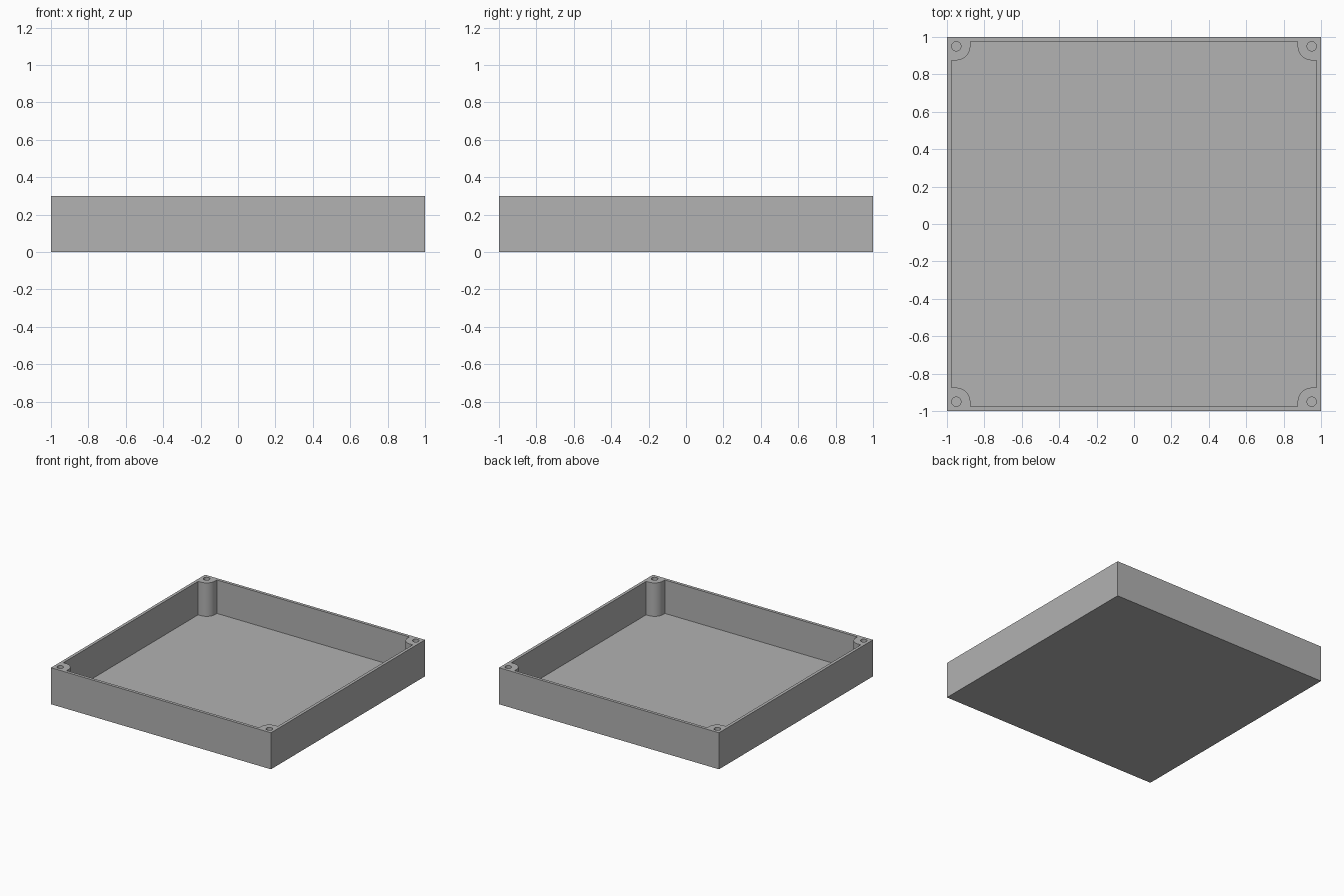
import bpy
import bmesh
import math

HALF, HEIGHT, WALL = 1.0, 0.3, 0.025
POST, POST_R, HOLE_R = 0.95, 0.075, 0.025
ARC_STEPS, HOLE_STEPS = 12, 32

cube = bpy.data.objects.get("Cube")
if cube:
    bpy.data.objects.remove(cube, do_unlink=True)

grey = bpy.data.materials.new("plain grey")
grey.use_nodes = True
colour = (0.445, 0.445, 0.445, 1)
grey.diffuse_color = colour
grey.node_tree.nodes["Principled BSDF"].inputs["Base Color"].default_value = colour


def prism(name, outline, bottom, top):
    """Extrude a flat outline between two heights."""
    bm = bmesh.new()
    base = bm.faces.new([bm.verts.new((x, y, bottom)) for x, y in outline])
    grown = bmesh.ops.extrude_face_region(bm, geom=[base])["geom"]
    moved = [v for v in grown if isinstance(v, bmesh.types.BMVert)]
    bmesh.ops.translate(bm, verts=moved, vec=(0, 0, top - bottom))
    bmesh.ops.recalc_face_normals(bm, faces=bm.faces)
    mesh = bpy.data.meshes.new(name)
    bm.to_mesh(mesh)
    bm.free()
    mesh.materials.append(grey)
    obj = bpy.data.objects.new(name, mesh)
    bpy.context.collection.objects.link(obj)
    return obj


def cut(target, cutter):
    """Subtract a cutter and remove it."""
    cutter.hide_render = True
    mod = target.modifiers.new("cut", "BOOLEAN")
    mod.operation = "DIFFERENCE"
    mod.solver = "EXACT"
    mod.object = cutter
    bpy.ops.object.select_all(action="DESELECT")
    target.select_set(True)
    bpy.context.view_layer.objects.active = target
    bpy.ops.object.modifier_apply(modifier=mod.name)
    bpy.data.objects.remove(cutter, do_unlink=True)


def turn(point, quarter):
    """Rotate a point by quarter turns about the centre."""
    x, y = point
    for _ in range(quarter):
        x, y = -y, x
    return x, y


# Outer block
tray = prism("open_tray", [turn((HALF, HALF), q) for q in range(4)], 0, HEIGHT)

# Cavity outline, wrapping round the corner screw posts
inner = HALF - WALL
corner = [(inner, POST - POST_R)]
for i in range(ARC_STEPS + 1):
    a = -math.pi / 2 - i / ARC_STEPS * math.pi / 2
    corner.append((POST + POST_R * math.cos(a), POST + POST_R * math.sin(a)))
corner.append((POST - POST_R, inner))
outline = [turn(p, q) for q in range(4) for p in corner]
cut(tray, prism("cavity_cutter", outline, WALL, HEIGHT + 0.1))

# Blind screw holes in the posts
for q in range(4):
    cx, cy = turn((POST, POST), q)
    angles = [2 * math.pi * i / HOLE_STEPS for i in range(HOLE_STEPS)]
    circle = [(cx + HOLE_R * math.cos(a), cy + HOLE_R * math.sin(a)) for a in angles]
    cut(tray, prism("hole_cutter", circle, WALL, HEIGHT + 0.1))

# Smooth the posts and holes, keep the box edges sharp
bpy.ops.object.shade_smooth_by_angle(angle=math.radians(30))
